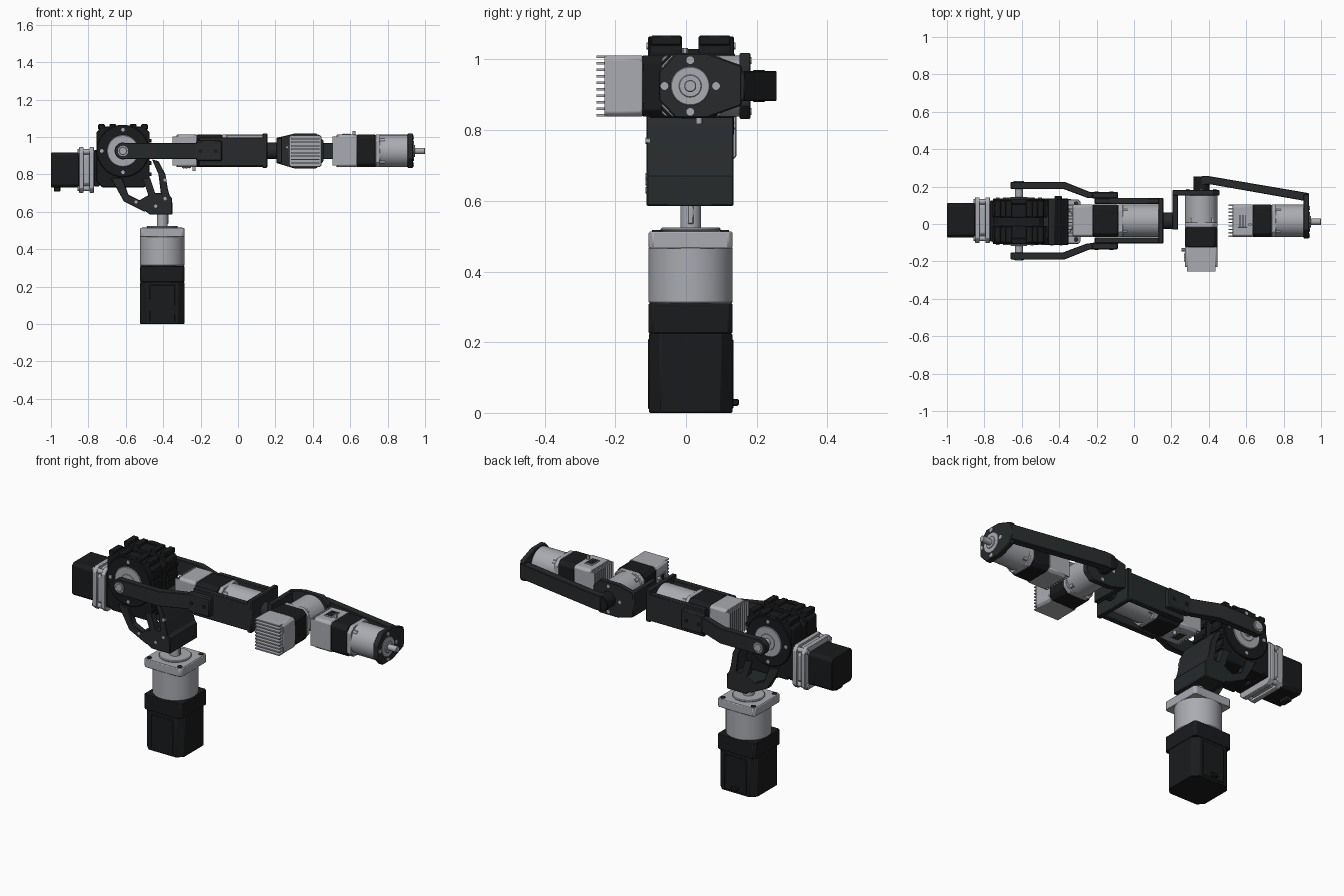
import bpy, bmesh, math
from mathutils import Matrix, Vector

if "Cube" in bpy.data.objects:
    bpy.data.objects.remove(bpy.data.objects["Cube"])

def material(name, r, g, b):
    m = bpy.data.materials.new(name)
    m.diffuse_color = (r, g, b, 1)
    m.use_nodes = True
    m.node_tree.nodes["Principled BSDF"].inputs["Base Color"].default_value = m.diffuse_color
    return m

BLACK = material("black", 0.010, 0.011, 0.012)
DARK = material("dark_grey", 0.020, 0.023, 0.025)
LIGHT = material("light_metal", 0.40, 0.41, 0.44)
C, Z = 0.017, 0.925          # centre line of the arm in y and z

def prism(name, axis, pts, a0, a1, mat, bevel=0, M=None):
    """Extrude a 2D outline along an axis: x takes (y,z), y takes (x,z), z takes (x,y)."""
    place = {'x': lambda p, a: (a, p[0], p[1]), 'y': lambda p, a: (p[0], a, p[1]),
             'z': lambda p, a: (p[0], p[1], a)}[axis]
    bm = bmesh.new()
    lo = [bm.verts.new(place(p, a0)) for p in pts]
    hi = [bm.verts.new(place(p, a1)) for p in pts]
    bm.faces.new(lo)
    bm.faces.new(hi[::-1])
    n = len(pts)
    for i in range(n):
        bm.faces.new((lo[i], hi[i], hi[(i + 1) % n], lo[(i + 1) % n]))
    bmesh.ops.recalc_face_normals(bm, faces=bm.faces)
    if M is not None:
        bm.transform(M)
    me = bpy.data.meshes.new(name)
    bm.to_mesh(me)
    bm.free()
    for f in me.polygons:
        f.use_smooth = True
    me.set_sharp_from_angle(angle=math.radians(30))
    me.materials.append(mat)
    ob = bpy.data.objects.new(name, me)
    bpy.context.collection.objects.link(ob)
    if bevel:
        b = ob.modifiers.new("bevel", 'BEVEL')
        b.width, b.segments, b.limit_method = bevel, 1, 'ANGLE'
        b.angle_limit = math.radians(40)
    return ob

def circle(u, v, r, n=40):
    return [(u + r * math.cos(2 * math.pi * i / n), v + r * math.sin(2 * math.pi * i / n)) for i in range(n)]

def rect(u0, u1, v0, v1, c=0):
    """Rectangle outline with optional cut corners."""
    if not c:
        return [(u0, v0), (u1, v0), (u1, v1), (u0, v1)]
    return [(u0 + c, v0), (u1 - c, v0), (u1, v0 + c), (u1, v1 - c),
            (u1 - c, v1), (u0 + c, v1), (u0, v1 - c), (u0, v0 + c)]

def box(name, x, y, z, mat, bevel=0.004, M=None):
    return prism(name, 'x', rect(*y, *z), *x, mat, bevel, M)

def cyl(name, axis, c, r, a0, a1, mat, bevel=0, M=None, n=40):
    return prism(name, axis, circle(*c, r, n), a0, a1, mat, bevel, M)

# ---- base motor, gearbox and output shaft
bx, by, h = -0.405, 0.013, 0.119
square = lambda s, c: rect(bx - s, bx + s, by - s, by + s, c)
prism("base_motor_body", 'z', square(0.118, 0.032), 0, 0.225, BLACK, 0.003)
prism("base_motor_collar", 'z', square(h, 0.012), 0.225, 0.31, BLACK, 0.003)
box("base_motor_plug", (bx - 0.02, bx + 0.02), (0.125, 0.15), (0.02, 0.04), BLACK)
for s in (-1, 1):
    box("base_motor_rib", (bx - 0.07, bx + 0.07), (by + s * 0.117 - 0.004, by + s * 0.117 + 0.004), (0.01, 0.21), BLACK)
cyl("base_gearbox", 'z', (bx, by), h, 0.31, 0.47, LIGHT, 0.004, n=56)
prism("base_gearbox_flange", 'z', square(h, 0.012), 0.465, 0.513, LIGHT, 0.004)
cyl("base_gearbox_boss", 'z', (bx, by), 0.085, 0.513, 0.524, LIGHT, 0.004)
cyl("base_shaft", 'z', (bx, by), 0.029, 0.52, 0.64, LIGHT, 0.003)
box("base_shaft_key", (bx + 0.02, bx + 0.033), (by - 0.008, by + 0.008), (0.535, 0.60), LIGHT, 0.002)
for sx in (-1, 1):
    for sy in (-1, 1):
        cyl("base_flange_bolt", 'z', (bx + sx * 0.096, by + sy * 0.096), 0.013, 0.513, 0.517, DARK, n=16)

# ---- shoulder bracket: gusset, panel and side ribs
Y0, Y1 = -0.112, 0.135
prism("bracket_gusset", 'y', [(-0.47, 0.585), (-0.35, 0.585), (-0.352, 0.67), (-0.375, 0.70),
                              (-0.46, 0.70), (-0.555, 0.645)], Y0, Y1, DARK, 0.004)
prism("bracket_panel", 'y', [(-0.36, 0.67), (-0.375, 0.72), (-0.388, 0.80), (-0.425, 0.87), (-0.46, 0.88),
                             (-0.425, 0.80), (-0.41, 0.68)], Y0, Y1, DARK, 0.003)
for a, b in ((Y0, -0.075), (0.098, Y1)):
    prism("bracket_side_rib", 'y', [(-0.68, 0.78), (-0.61, 0.655), (-0.50, 0.60), (-0.46, 0.63),
                                    (-0.585, 0.69), (-0.62, 0.78)], a, b, DARK, 0.003)
    prism("bracket_tie", 'y', [(-0.48, 0.69), (-0.44, 0.69), (-0.47, 0.78), (-0.51, 0.78)], a, b, DARK)
for x, z in ((-0.545, 0.652), (-0.39, 0.67), (-0.44, 0.63), (-0.39, 0.77)):
    cyl("bracket_screw", 'y', (x, z), 0.009, Y0 - 0.003, Y0 + 0.01, LIGHT, n=12)

# ---- shoulder worm gearbox
gx = -0.615
prism("shoulder_housing_core", 'y', rect(-0.75, -0.48, 0.74, 1.03, 0.03), -0.10, 0.125, BLACK, 0.004)
for a, b in ((-0.100, -0.012), (0.036, 0.126)):
    prism("shoulder_housing_half", 'y', rect(-0.757, -0.472, 0.73, 1.055, 0.03), a, b, BLACK, 0.004)
    for x in (-0.73, -0.67, -0.56, -0.50):
        box("shoulder_housing_lug", (x - 0.018, x + 0.018), (a, b), (1.04, 1.068), BLACK)
    for z in (0.80, 0.86, 0.92, 0.98):
        box("shoulder_housing_fin", (-0.48, -0.462), (a, b), (z - 0.01, z + 0.01), BLACK, 0.002)
for s in (-1, 1):
    f = lambda d0, d1: sorted((0.0145 + s * d0, 0.0145 + s * d1))
    cyl("shoulder_cover_ring", 'y', (gx, Z), 0.14, *f(0.09, 0.122), BLACK, 0.004, n=56)
    cyl("shoulder_bearing", 'y', (gx, Z), 0.085, *f(0.12, 0.128), LIGHT, 0.003)
    cyl("shoulder_bearing_recess", 'y', (gx, Z), 0.045, *f(0.127, 0.131), LIGHT, 0.002)
    for k in range(4):
        t = math.pi / 2 * k
        cyl("shoulder_cover_bolt", 'y', (gx + 0.113 * math.cos(t), Z + 0.113 * math.sin(t)), 0.010,
            *f(0.12, 0.126), LIGHT, n=12)
cyl("shoulder_shaft", 'y', (gx, Z), 0.021, -0.196, 0.231, LIGHT, 0.002)

# ---- shoulder motor on the worm input
mz, my = 0.823, 0.021
prism("shoulder_motor_flange", 'x', rect(my - 0.122, my + 0.122, mz - 0.122, mz + 0.122, 0.025), -0.85, -0.825, LIGHT, 0.003)
prism("shoulder_motor_adapter", 'x', rect(my - 0.11, my + 0.11, mz - 0.11, mz + 0.11, 0.04), -0.825, -0.795, LIGHT, 0.003)
prism("shoulder_adapter_plate", 'x', rect(my - 0.122, my + 0.122, mz - 0.122, mz + 0.122, 0.025), -0.795, -0.77, LIGHT, 0.003)
box("shoulder_worm_housing", (-0.77, -0.74), (my - 0.115, my + 0.105), (0.735, 0.93), BLACK)
prism("shoulder_motor", 'x', rect(my - 0.092, my + 0.092, mz - 0.094, mz + 0.094, 0.015), -1.0, -0.85, BLACK, 0.004)
box("shoulder_motor_plug", (-0.985, -0.95), (my - 0.03, my + 0.03), (0.708, 0.74), BLACK)
for sy in (-1, 1):
    for sz in (-1, 1):
        cyl("shoulder_flange_bolt", 'x', (my + sy * 0.098, mz + sz * 0.098), 0.014, -0.858, -0.77, LIGHT, n=16)

# ---- servo motor with finned driver, built along local x and placed by a matrix
def servo(name, M, black_end, length):
    r = 0.087
    for i in range(10):
        y = -r + 0.004 + i * (2 * r - 0.008) / 9
        box(name + "_fin", (0, 0.03), (y - 0.0035, y + 0.0035), (-r + 0.01, r - 0.01), LIGHT, 0, M)
    prism(name + "_driver", 'x', rect(-r, r, -r, r, 0.012), 0.022, 0.13, LIGHT, 0.003, M)
    box(name + "_socket", (0.05, 0.10), (-0.035, 0.035), (0.08, 0.091), LIGHT, 0.002, M)
    for i in range(5):
        box(name + "_pin", (0.056 + i * 0.008, 0.060 + i * 0.008), (-0.03, 0.03), (0.09, 0.093), DARK, 0, M)
    cyl(name + "_cable_nub", 'z', (0.115, -0.02), 0.009, 0.08, 0.107, LIGHT, 0, M, 12)
    prism(name + "_stator", 'x', rect(-r, r, -r, r, 0.02), 0.13, black_end, BLACK, 0.003, M)
    prism(name + "_gear_adapter", 'x', rect(-r, r, -r, r, 0.03), black_end, black_end + 0.025, LIGHT, 0.003, M)
    cyl(name + "_gearbox", 'x', (0, 0), r, black_end + 0.02, length, LIGHT, 0.003, M, 48)
    for k in range(4):
        t = math.pi / 4 + math.pi / 2 * k
        cyl(name + "_gear_bolt", 'x', (0.1 * math.cos(t) * 0.8, 0.1 * math.sin(t) * 0.8), 0.012,
            black_end + 0.02, black_end + 0.05, LIGHT, 0, M, 12)

servo("elbow_motor", Matrix.Translation((-0.35, C, Z)) @ Matrix.Rotation(math.pi, 4, 'X'), 0.265, 0.485)
turn = Matrix(((0, 0, -1, 0.36), (1, 0, 0, -0.253), (0, -1, 0, Z), (0, 0, 0, 1)))
servo("wrist_motor", turn, 0.235, 0.41)
servo("tool_motor", Matrix.Translation((0.505, C, Z)), 0.23, 0.405)

# ---- forearm fork, mirrored about the arm centre line
for s in (-1, 1):
    y = lambda d: 0.018 + s * d
    span = lambda d0, d1: sorted((y(d0), y(d1)))
    prism("fork_arm", 'z', [(gx, y(0.207)), (-0.37, y(0.207)), (-0.235, y(0.153)), (-0.20, y(0.153)),
                            (-0.20, y(0.118)), (-0.25, y(0.122)), (-0.38, y(0.170)), (gx, y(0.170))],
          Z - 0.043, Z + 0.043, DARK, 0.003)
    cyl("fork_eye", 'y', (gx, Z), 0.045, *span(0.170, 0.207), DARK, 0.003)
    cyl("fork_eye_washer", 'y', (gx, Z), 0.028, *span(0.205, 0.211), LIGHT)
    box("fork_pad", (-0.225, -0.085), span(0.118, 0.154), (0.872, 0.98), DARK, 0.006)
    for x in (-0.20, -0.12):
        cyl("fork_pad_bolt", 'y', (x, Z), 0.011, *span(0.15, 0.157), BLACK, n=12)
    box("forearm_side_plate", (-0.21, 0.155), span(0.089, 0.121), (0.843, 0.997), DARK)
box("forearm_end_plate", (0.13, 0.157), (-0.104, 0.139), (0.835, 1.018), DARK)

# ---- wrist bracket
cyl("wrist_coupling", 'x', (C, Z), 0.044, 0.155, 0.21, DARK, 0.003)
box("wrist_bracket_web", (0.205, 0.236), (-0.03, 0.182), (0.86, 0.995), DARK)
prism("wrist_bracket_plate", 'y', [(0.207, 0.86), (0.30, 0.832), (0.42, 0.832), (0.457, 0.87), (0.457, 0.98),
                                   (0.42, 1.018), (0.30, 1.018), (0.207, 0.995)], 0.152, 0.182, DARK, 0.003)
cyl("wrist_hub", 'y', (0.36, Z), 0.043, 0.18, 0.255, BLACK, 0.003)
for k in range(4):
    t = math.pi / 2 * k
    cyl("wrist_plate_bolt", 'y', (0.36 + 0.072 * math.cos(t), Z + 0.072 * math.sin(t)), 0.010, 0.18, 0.186, LIGHT, n=12)

# ---- tool arm, end plate and output
prism("tool_arm", 'z', [(0.36, 0.256), (0.40, 0.256), (0.935, 0.165), (0.935, 0.12), (0.905, 0.125),
                        (0.41, 0.212), (0.36, 0.212)], Z - 0.043, Z + 0.043, DARK, 0.003)
prism("tool_end_plate", 'x', [(-0.077, 0.885), (-0.03, 0.835), (0.06, 0.835), (0.158, 0.87), (0.158, 0.983),
                              (0.06, 1.018), (-0.03, 1.018), (-0.077, 0.965)], 0.906, 0.936, DARK, 0.004)
cyl("tool_output_face", 'x', (0.012, Z), 0.055, 0.93, 0.940, LIGHT, 0.002)
cyl("tool_output_boss", 'x', (0.012, Z), 0.032, 0.94, 0.946, LIGHT, 0.002)
cyl("tool_shaft", 'x', (0.012, Z), 0.017, 0.94, 1.0, LIGHT, 0.002, n=24)
for k in range(4):
    t = math.pi / 2 * k
    cyl("tool_plate_bolt", 'x', (0.012 + 0.073 * math.cos(t), Z + 0.073 * math.sin(t)), 0.011, 0.93, 0.940, LIGHT, n=14)
